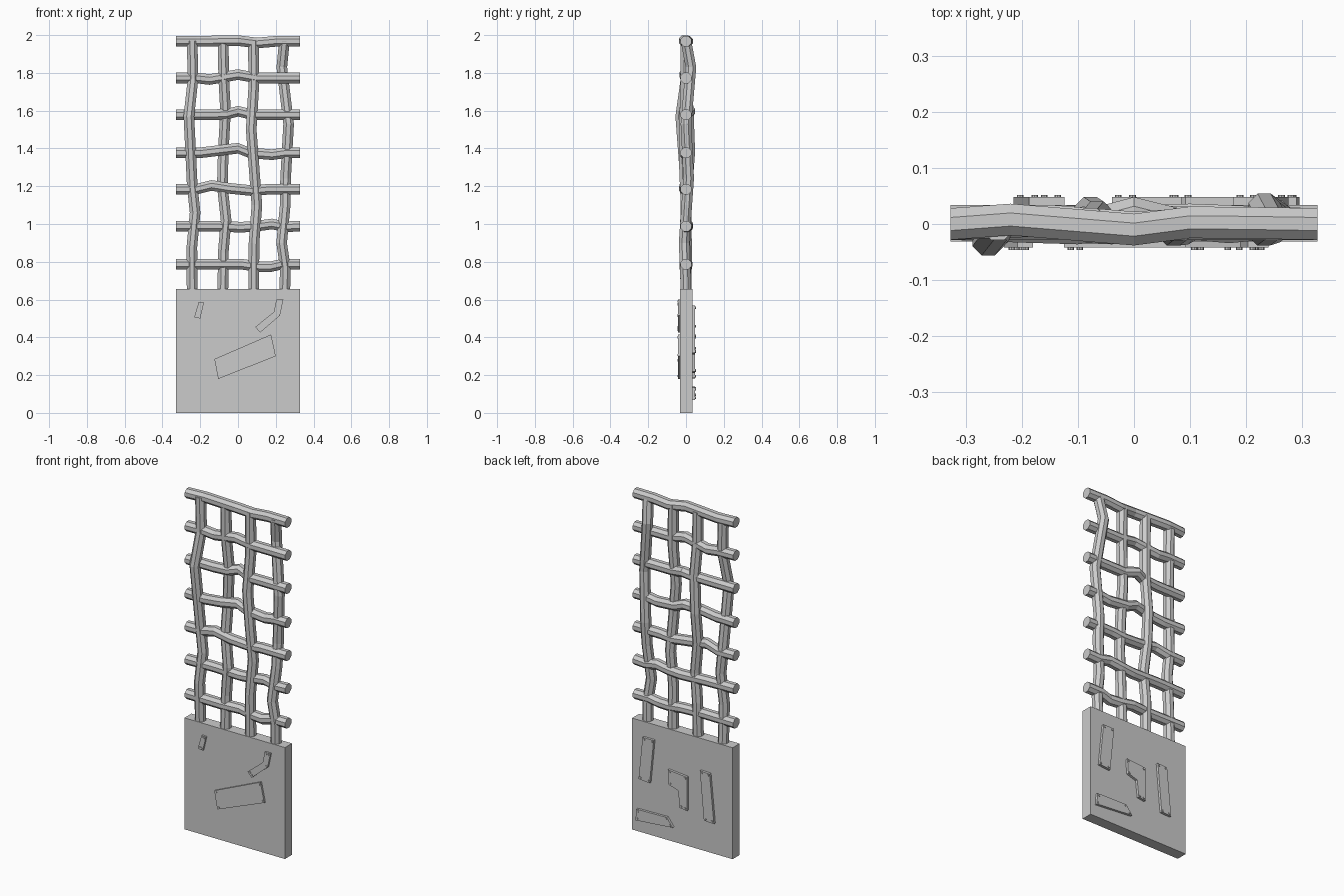
import bpy, bmesh, math
from mathutils import Vector

if "Cube" in bpy.data.objects:
    bpy.data.objects.remove(bpy.data.objects["Cube"])

R = 0.0305   # bar radius, eight flat sides


def finish(bm, name):
    bmesh.ops.recalc_face_normals(bm, faces=bm.faces)
    me = bpy.data.meshes.new(name)
    bm.to_mesh(me)
    bm.free()
    ob = bpy.data.objects.new(name, me)
    bpy.context.collection.objects.link(ob)
    return ob


def bar(name, path, horizontal):
    """Sweep an octagon along a bent path."""
    bm = bmesh.new()
    rings = []
    for p in path:
        ring = []
        for k in range(8):
            a = math.radians(22.5 + 45 * k)
            u, v = R * math.cos(a), R * math.sin(a)
            off = (0, u, v) if horizontal else (u, v, 0)
            ring.append(bm.verts.new(Vector(p) + Vector(off)))
        rings.append(ring)
    for a, b in zip(rings, rings[1:]):
        for k in range(8):
            n = (k + 1) % 8
            bm.faces.new((a[k], a[n], b[n], b[k]))
    bm.faces.new(rings[0])
    bm.faces.new(rings[-1])
    return finish(bm, name)


def prism(bm, pts, y0, y1):
    a = [bm.verts.new((x, y0, z)) for x, z in pts]
    b = [bm.verts.new((x, y1, z)) for x, z in pts]
    bm.faces.new(a)
    bm.faces.new(b)
    for i in range(len(pts)):
        j = (i + 1) % len(pts)
        bm.faces.new((a[i], a[j], b[j], b[i]))


def plate(name, pts, y0, y1, inset=0.011):
    """Bolted patch plate with a rivet in every outer corner."""
    bm = bmesh.new()
    prism(bm, pts, y0, y1)
    tip = y1 + math.copysign(0.004, y1)
    P = [Vector(p) for p in pts]
    n = len(P)
    area = sum(P[i - 1].x * P[i].y - P[i].x * P[i - 1].y for i in range(n))
    for i in range(n):
        u = (P[i - 1] - P[i]).normalized()
        v = (P[(i + 1) % n] - P[i]).normalized()
        if (v.x * u.y - v.y * u.x) * area < 0:
            continue            # no rivet in the inner bend
        c = P[i] + (u + v) * inset
        prism(bm, [(c.x + 0.006 * math.cos(k * math.pi / 4),
                    c.y + 0.006 * math.sin(k * math.pi / 4)) for k in range(8)],
              y1 - math.copysign(0.002, y1), tip)
    return finish(bm, name)


# Solid lower panel
bm = bmesh.new()
W = 0.327
prism(bm, [(-W, 0), (W, 0), (W, 0.655), (-W, 0.655)], -0.031, 0.034)
finish(bm, "lower_panel")

# Crossbars: end height, then inner bends (x, y, height offset)
crossbars = [
    (0.787, [(-.1, -.004, 0), (.02, .005, 0), (.1, 0, -.012), (.17, -.006, -.014), (.23, 0, 0)]),
    (0.989, [(-.15, .004, 0), (.02, .006, -.006), (.1, .008, 0), (.18, .005, .011), (.25, .002, -.004)]),
    (1.184, [(-.22, .003, 0), (-.14, -.004, .02), (-.04, -.008, .004), (.08, 0, -.008), (.16, 0, 0)]),
    (1.377, [(-.2, -.005, 0), (-.1, -.008, .012), (0, .006, .024), (.06, .004, 0), (.18, 0, -.01), (.25, 0, 0)]),
    (1.578, [(-.15, 0, 0), (-.06, .004, .003), (0, .02, .019), (.08, 0, 0)]),
    (1.773, [(-.22, .004, 0), (-.15, .006, -.008), (0, -.006, .018), (.1, 0, 0)]),
    (1.967, [(-.22, .008, 0), (0, -.010, .004), (.1, .003, -.009), (.2, .002, 0)]),
]
for i, (z, bends) in enumerate(crossbars):
    path = [(-W, 0, z)] + [(x, y, z + dz) for x, y, dz in bends] + [(W, 0, z)]
    bar(f"crossbar_{i + 1}", path, True)

# Upright bars: bends (x, y, z)
uprights = [
    [(-.243, 0, .64), (-.244, -.008, .88), (-.227, 0, 1.06), (-.242, 0, 1.2),
     (-.26, -.028, 1.57), (-.238, 0, 1.77), (-.243, 0, 1.97)],
    [(-.08, 0, .64), (-.078, .004, .85), (-.063, 0, 1.02), (-.083, .006, 1.2),
     (-.078, .02, 1.38), (-.066, .012, 1.6), (-.076, 0, 1.78), (-.078, 0, 1.97)],
    [(.083, 0, .64), (.085, -.006, .9), (.1, 0, 1.1), (.085, -.008, 1.3),
     (.07, -.01, 1.5), (.083, 0, 1.72), (.082, 0, 1.97)],
    [(.248, 0, .64), (.25, -.004, .77), (.231, -.01, .9), (.25, .004, 1.1),
     (.252, .014, 1.24), (.268, 0, 1.53), (.232, .026, 1.83), (.246, 0, 1.97)],
]
for i, path in enumerate(uprights):
    bar(f"upright_{i + 1}", path, False)

# Patch plates on the front and the back of the panel, as (x, z) outlines
front = {
    "large": [(-.125, .285), (.175, .415), (.2, .30), (-.105, .18)],
    "small": [(-.208, .587), (-.18, .585), (-.2, .5), (-.232, .505)],
    "bent": [(.203, .6), (.24, .6), (.222, .515), (.117, .425), (.092, .455), (.19, .535)],
}
back = {
    "upper": [(.249, .568), (.177, .568), (.203, .31), (.275, .317)],
    "corner": [(.085, .421), (-.039, .41), (-.039, .211), (.007, .218), (.018, .316), (.079, .335)],
    "tall": [(-.124, .471), (-.187, .468), (-.215, .182), (-.15, .185)],
    "low": [(.29, .135), (.092, .139), (.053, .088), (.295, .068)],
}
for key, pts in front.items():
    plate(f"front_plate_{key}", pts, -0.03, -0.042)
for key, pts in back.items():
    plate(f"back_plate_{key}", pts, 0.033, 0.048)
